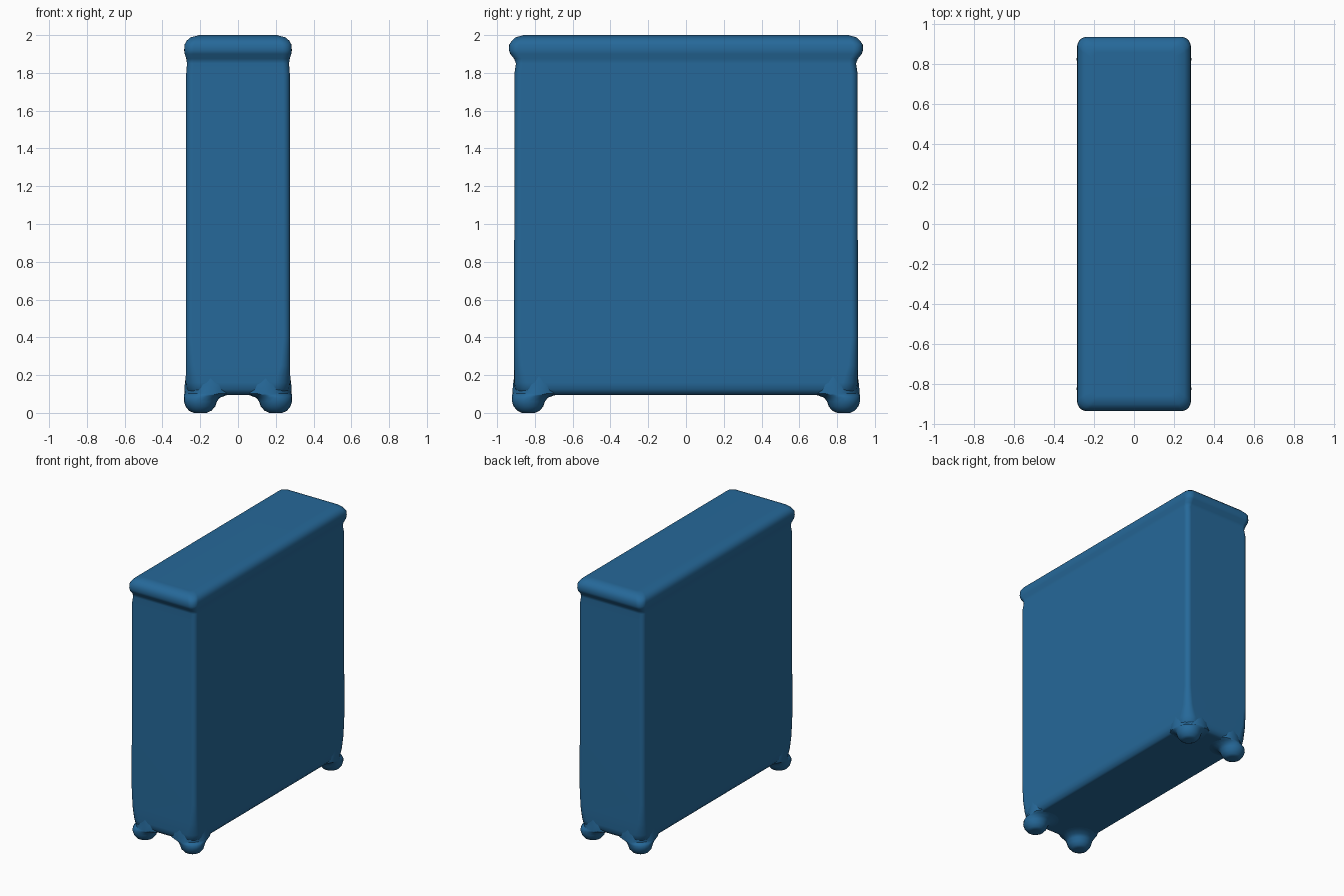
import bpy, bmesh, math

cube = bpy.data.objects.get("Cube")
if cube:
    bpy.data.objects.remove(cube, do_unlink=True)

blue = bpy.data.materials.new("deep blue")
blue.use_nodes = True
colour = (0.019, 0.140, 0.320, 1)
blue.diffuse_color = colour
blue.node_tree.nodes["Principled BSDF"].inputs["Base Color"].default_value = colour


def rounded_rect(hx, hy, r, z, steps=5):
    """Ring of points around a rounded rectangle at height z."""
    ring = []
    for k, (sx, sy) in enumerate([(1, 1), (-1, 1), (-1, -1), (1, -1)]):
        for i in range(steps + 1):
            a = math.pi / 2 * (k + i / steps)
            ring.append((sx * (hx - r) + r * math.cos(a),
                         sy * (hy - r) + r * math.sin(a), z))
    return ring


def circle(cx, cy, r, z, sides=20):
    return [(cx + r * math.cos(2 * math.pi * i / sides),
             cy + r * math.sin(2 * math.pi * i / sides), z) for i in range(sides)]


def loft(name, rings):
    """Skin a stack of equal rings and cap both ends."""
    bm = bmesh.new()
    rows = [[bm.verts.new(p) for p in ring] for ring in rings]
    n = len(rows[0])
    for low, high in zip(rows, rows[1:]):
        for i in range(n):
            j = (i + 1) % n
            bm.faces.new((low[i], low[j], high[j], high[i]))
    bm.faces.new(rows[0][::-1])
    bm.faces.new(rows[-1])
    bmesh.ops.recalc_face_normals(bm, faces=bm.faces)
    mesh = bpy.data.meshes.new(name)
    bm.to_mesh(mesh)
    bm.free()
    mesh.materials.append(blue)
    obj = bpy.data.objects.new(name, mesh)
    bpy.context.collection.objects.link(obj)
    bpy.ops.object.select_all(action="DESELECT")
    obj.select_set(True)
    bpy.context.view_layer.objects.active = obj
    bpy.ops.object.shade_smooth_by_angle(angle=math.radians(40))
    weighted = obj.modifiers.new("clean shading", "WEIGHTED_NORMAL")
    weighted.keep_sharp = True
    return obj


# Cabinet body with softened base, shallow neck and flared top lip
# (height, half width, half depth, corner radius)
body_levels = [
    (0.095, 0.235, 0.865, 0.06), (0.103, 0.255, 0.888, 0.07),
    (0.125, 0.272, 0.905, 0.08), (0.16, 0.277, 0.911, 0.08),
    (0.25, 0.276, 0.910, 0.05), (0.40, 0.276, 0.910, 0.035),
    (1.80, 0.274, 0.908, 0.035), (1.85, 0.270, 0.900, 0.035),
    (1.875, 0.274, 0.910, 0.04), (1.90, 0.282, 0.930, 0.045),
    (1.92, 0.285, 0.937, 0.05), (1.95, 0.283, 0.936, 0.05),
    (1.97, 0.272, 0.922, 0.05), (1.988, 0.252, 0.903, 0.045),
    (2.0, 0.205, 0.860, 0.03),
]
loft("cabinet_body", [rounded_rect(hx, hy, r, z) for z, hx, hy, r in body_levels])

# Four stubby rounded feet, flaring inward under the base
# (height, radius, outer reach in x, outer reach in y)
foot_levels = [
    (0.0, 0.035, 0.235, 0.870), (0.012, 0.060, 0.260, 0.894),
    (0.035, 0.079, 0.278, 0.913), (0.06, 0.087, 0.286, 0.921),
    (0.08, 0.095, 0.287, 0.922), (0.093, 0.112, 0.286, 0.921),
    (0.102, 0.138, 0.284, 0.919), (0.15, 0.138, 0.282, 0.916),
    (0.25, 0.120, 0.270, 0.900),
]
for side, sx in (("right", -1), ("left", 1)):
    for end, sy in (("front", -1), ("back", 1)):
        loft(f"{end}_{side}_foot",
             [circle(sx * (ox - r), sy * (oy - r), r, z) for z, r, ox, oy in foot_levels])
